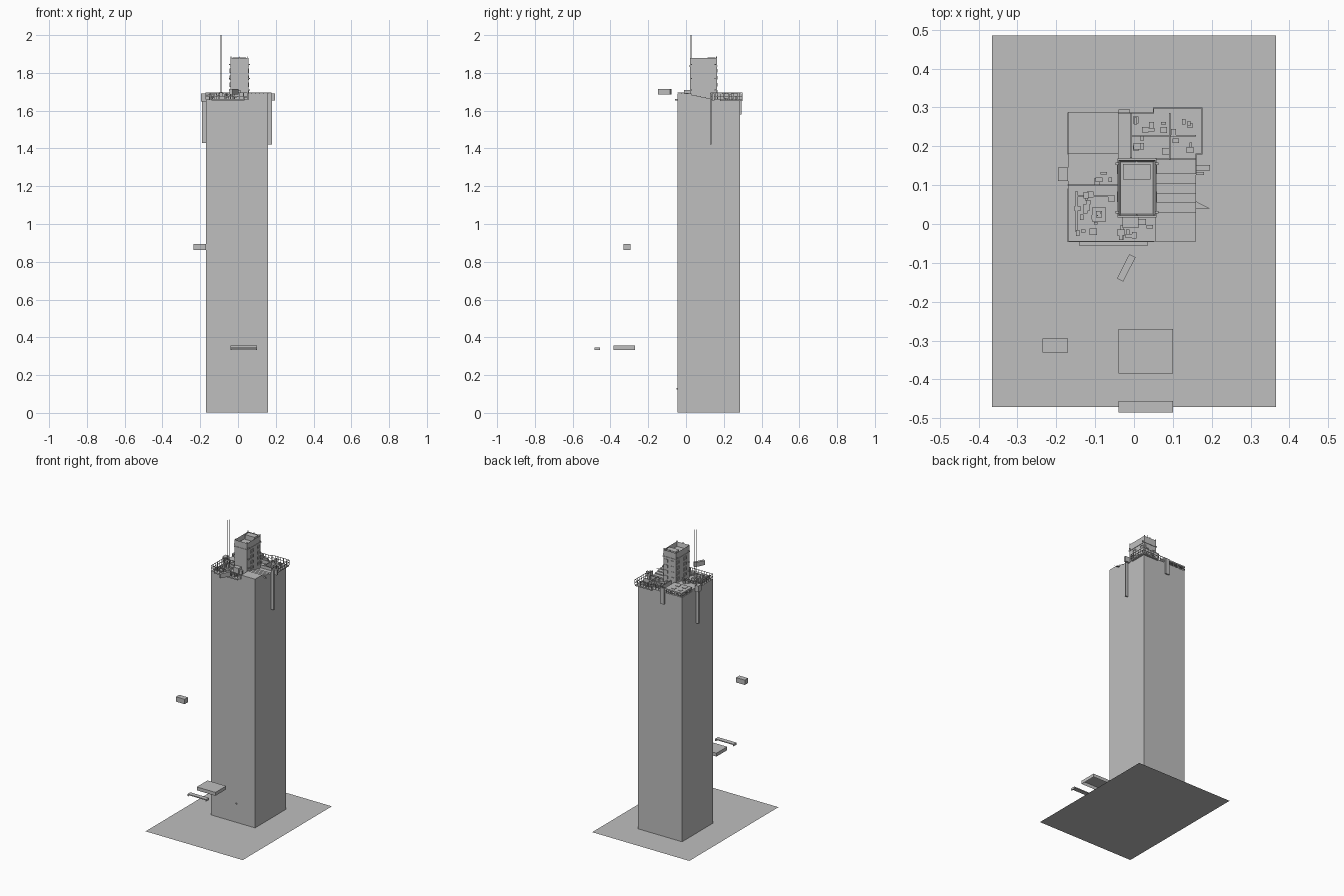
import bpy
import bmesh
import math
import random
from mathutils import Matrix, Vector

random.seed(4)
if "Cube" in bpy.data.objects:
    bpy.data.objects.remove(bpy.data.objects["Cube"], do_unlink=True)

# One plain grey for everything
grey = bpy.data.materials.new("concrete_grey")
grey.use_nodes = True
tone = (0.52, 0.52, 0.52, 1)
grey.diffuse_color = tone
grey.node_tree.nodes["Principled BSDF"].inputs["Base Color"].default_value = tone


def add_box(bm, x0, x1, y0, y1, z0, z1):
    size = Matrix.Diagonal((x1 - x0, y1 - y0, z1 - z0, 1))
    centre = Matrix.Translation(((x0 + x1) / 2, (y0 + y1) / 2, (z0 + z1) / 2))
    return bmesh.ops.create_cube(bm, size=1, matrix=centre @ size)["verts"]


def finish(name, bm):
    mesh = bpy.data.meshes.new(name)
    bm.to_mesh(mesh)
    bm.free()
    mesh.materials.append(grey)
    obj = bpy.data.objects.new(name, mesh)
    bpy.context.collection.objects.link(obj)
    return obj


def boxes(name, *items):
    bm = bmesh.new()
    for item in items:
        add_box(bm, *item)
    return finish(name, bm)


def open_box(name, extent, direction):
    """Box with the face towards the direction taken away."""
    bm = bmesh.new()
    add_box(bm, *extent)
    bm.normal_update()
    gone = [f for f in bm.faces if f.normal.z * direction > 0.9]
    bmesh.ops.delete(bm, geom=gone, context="FACES")
    return finish(name, bm)


def railing(name, path, z0, z1, gap=0.022, t=0.0025):
    """Posts and two rails along an axis-aligned path."""
    bm = bmesh.new()
    h = t / 2
    for (ax, ay), (bx, by) in zip(path, path[1:]):
        xs, ys = sorted((ax, bx)), sorted((ay, by))
        for z in (z1, (z0 + z1) / 2):
            add_box(bm, xs[0] - h, xs[1] + h, ys[0] - h, ys[1] + h, z - t, z)
        n = max(1, round((abs(bx - ax) + abs(by - ay)) / gap))
        for i in range(n + 1):
            x, y = ax + (bx - ax) * i / n, ay + (by - ay) * i / n
            add_box(bm, x - h, x + h, y - h, y + h, z0, z1)
    return finish(name, bm)


DECK, TOP = 1.66, 1.69
L, R, F, B = -0.17, 0.16, -0.045, 0.285

# Ground sheet
bm = bmesh.new()
bmesh.ops.create_grid(bm, x_segments=1, y_segments=1, size=1,
                      matrix=Matrix.Translation((0, 0.0075, 0)) @ Matrix.Diagonal((0.365, 0.478, 1, 1)))
finish("ground", bm)

# Main shaft and the raised parts of its roof
boxes("tower_shaft", (L, R, F, B, 0.001, DECK))
boxes("front_corner_block", (0.055, R, F, 0.03, DECK, TOP))
boxes("roof_steps", *[(0.055, R, 0.03 + i * 0.025, 0.055 + i * 0.025, DECK, TOP - 0.006 * (i + 1))
                      for i in range(4)])

# Penthouse: walls, sunken roof and cornices
PX0, PX1, PY0, PY1, PZ = -0.04, 0.055, 0.02, 0.165, 1.88
bm = bmesh.new()
add_box(bm, PX0, PX1, PY0, PY1, DECK, PZ)
bm.normal_update()
roof = [f for f in bm.faces if f.normal.z > 0.9]
bmesh.ops.inset_region(bm, faces=roof, thickness=0.008)
bmesh.ops.translate(bm, verts=roof[0].verts[:], vec=(0, 0, -0.03))
finish("penthouse", bm)
boxes("penthouse_roof_hut", (PX0 + 0.012, PX1 - 0.012, 0.115, 0.155, PZ - 0.03, PZ + 0.002))
boxes("penthouse_cornice", (PX0 - 0.003, PX1 + 0.003, PY0 - 0.003, PY1 + 0.003, 1.833, 1.838))

# Penthouse windows: raised frames around panes
bm = bmesh.new()
for side, wall in ((-1, PX0), (1, PX1)):
    for y in (0.07, 0.143):
        for row in range(4):
            z = 1.70 + row * 0.037
            x0, x1 = sorted((wall, wall + side * 0.004))
            add_box(bm, x0, x1, y - 0.014, y + 0.014, z - 0.011, z - 0.008)
            add_box(bm, x0, x1, y - 0.014, y + 0.014, z + 0.008, z + 0.011)
            for e in (-0.0125, 0.0125):
                add_box(bm, x0, x1, y + e - 0.0015, y + e + 0.0015, z - 0.008, z + 0.008)
for x in (-0.018, 0.033):
    for row in range(4):
        z = 1.70 + row * 0.037
        add_box(bm, x - 0.012, x + 0.012, PY1, PY1 + 0.003, z - 0.01, z + 0.01)
finish("penthouse_windows", bm)

# Small lamps around the penthouse
bm = bmesh.new()
for z in (1.71, 1.77, 1.845):
    for x in (PX0 - 0.004, PX1 + 0.004):
        for y in (0.03, 0.155):
            add_box(bm, x - 0.004, x + 0.004, y - 0.003, y + 0.003, z - 0.003, z + 0.003)
for x in (PX0 + 0.003, 0.007, PX1 - 0.003):
    for y in (PY0 + 0.003, PY1 - 0.003):
        add_box(bm, x - 0.002, x + 0.002, y - 0.002, y + 0.002, PZ, PZ + 0.008)
finish("penthouse_lamps", bm)

# Raised platform with skylights, standing on posts
boxes("platform", (L, PX0, 0.18, B + 0.003, TOP - 0.008, TOP))
boxes("platform_posts", *[(x - 0.003, x + 0.003, y - 0.003, y + 0.003, DECK, TOP - 0.008)
                          for x in (L + 0.005, -0.127, -0.085, PX0 - 0.005)
                          for y in (0.186, 0.232, B - 0.005)])
boxes("skylights", *[(x - 0.012, x + 0.012, y - 0.012, y + 0.012, TOP, TOP + 0.003)
                     for x in (-0.138, -0.089) for y in (0.211, 0.256)])
boxes("side_terrace", (L, PX0, 0.1, 0.18, DECK, DECK + 0.012))

# Ledges, balconies and brackets that overhang the shaft
boxes("front_ledge", (-0.14, 0.035, F - 0.012, F, DECK - 0.006, DECK + 0.003))
boxes("left_balcony", (-0.195, L, 0.11, 0.145, DECK - 0.012, TOP))
boxes("right_bracket", (R, 0.195, 0.138, 0.152, TOP - 0.035, TOP))
boxes("back_balcony", (0.05, 0.175, B, 0.298, DECK - 0.008, DECK),
      (R, 0.175, 0.18, B, DECK - 0.008, DECK))

# Long strips hanging down the walls
boxes("hanging_strips", (R, 0.18, 0.126, 0.134, 1.42, TOP),
      (-0.19, L, 0.126, 0.136, 1.43, TOP),
      (-0.04, -0.01, B, 0.294, 1.58, TOP))

# Railings round the open deck
railing("front_railing", [(L, 0.09), (L, F), (0.05, F)], DECK, 1.695)
railing("back_railing", [(PX0, B), (0.05, B), (0.05, 0.298), (0.175, 0.298),
                         (0.175, 0.18), (R, 0.18), (R, 0.13)], DECK, 1.695)
railing("platform_railing", [(L, 0.18), (L, B), (PX0, B)], DECK, TOP - 0.006, gap=0.015)
railing("terrace_railing", [(L, 0.1), (PX0, 0.1)], DECK, TOP)

# Pipes and low walls on the deck
boxes("yard_walls", (-0.01, -0.005, 0.17, B, DECK, TOP),
      (-0.01, R, 0.225, 0.229, DECK, TOP - 0.005),
      (0.09, 0.094, 0.165, B, DECK, TOP),
      (0.055, R, 0.165, 0.17, DECK, TOP - 0.01),
      (-0.15, -0.146, -0.02, 0.085, DECK, 1.672),
      (-0.15, -0.05, 0.07, 0.075, DECK, 1.675))

# Vents and machinery scattered over each yard
bm = bmesh.new()
yards = ((-0.155, -0.05, -0.03, 0.085, 14), (-0.035, 0.045, -0.035, 0.01, 9),
         (0.0, 0.085, 0.18, 0.275, 12), (0.1, 0.15, 0.18, 0.275, 7), (-0.1, -0.05, 0.105, 0.135, 4))
for x0, x1, y0, y1, count in yards:
    for i in range(count):
        x, y = random.uniform(x0, x1), random.uniform(y0, y1)
        w, d = random.uniform(0.003, 0.01), random.uniform(0.003, 0.009)
        add_box(bm, x - w, x + w, y - d, y + d, DECK, DECK + random.uniform(0.008, 0.035))
finish("roof_machinery", bm)
boxes("front_porch", (-0.03, 0.012, -0.01, 0.02, DECK, 1.71))

# Twin-rod mast on its square footing
MX, MY = -0.09, 0.025
boxes("mast_footing", (MX - 0.018, MX + 0.018, MY - 0.018, MY + 0.018, DECK, 1.675),
      (MX - 0.008, MX + 0.008, MY - 0.008, MY + 0.008, 1.675, 1.70))
boxes("mast", *[(MX + s * 0.004 - 0.001, MX + s * 0.004 + 0.001,
                 MY + s * 0.003 - 0.001, MY + s * 0.003 + 0.001, 1.69, 2.0) for s in (-1, 1)])

# Small pennant on the right wall
bm = bmesh.new()
bm.faces.new([bm.verts.new(p) for p in ((R, 0.04, 1.67), (0.195, 0.04, 1.67), (R, 0.058, 1.67))])
finish("pennant", bm)

# Hovering pieces in front of the tower
boxes("hovering_crate", (-0.235, -0.17, -0.33, -0.295, 0.862, 0.895))
open_box("hovering_tray", (-0.04, 0.1, -0.385, -0.27, 0.333, 0.356), -1)
boxes("hovering_plank", (-0.04, 0.1, -0.485, -0.455, 0.34, 0.346),
      (-0.04, -0.034, -0.485, -0.455, 0.332, 0.34), (0.094, 0.1, -0.485, -0.455, 0.332, 0.34))
carrier = boxes("hovering_carrier", (-0.035, 0.035, -0.009, 0.009, -0.015, 0.015))
carrier.location = Vector((-0.02, -0.113, 1.70))
carrier.rotation_euler.z = math.radians(63)

# Small lamp low on the front wall
boxes("wall_lamp", (0.016, 0.024, F - 0.006, F, 0.125, 0.133))
